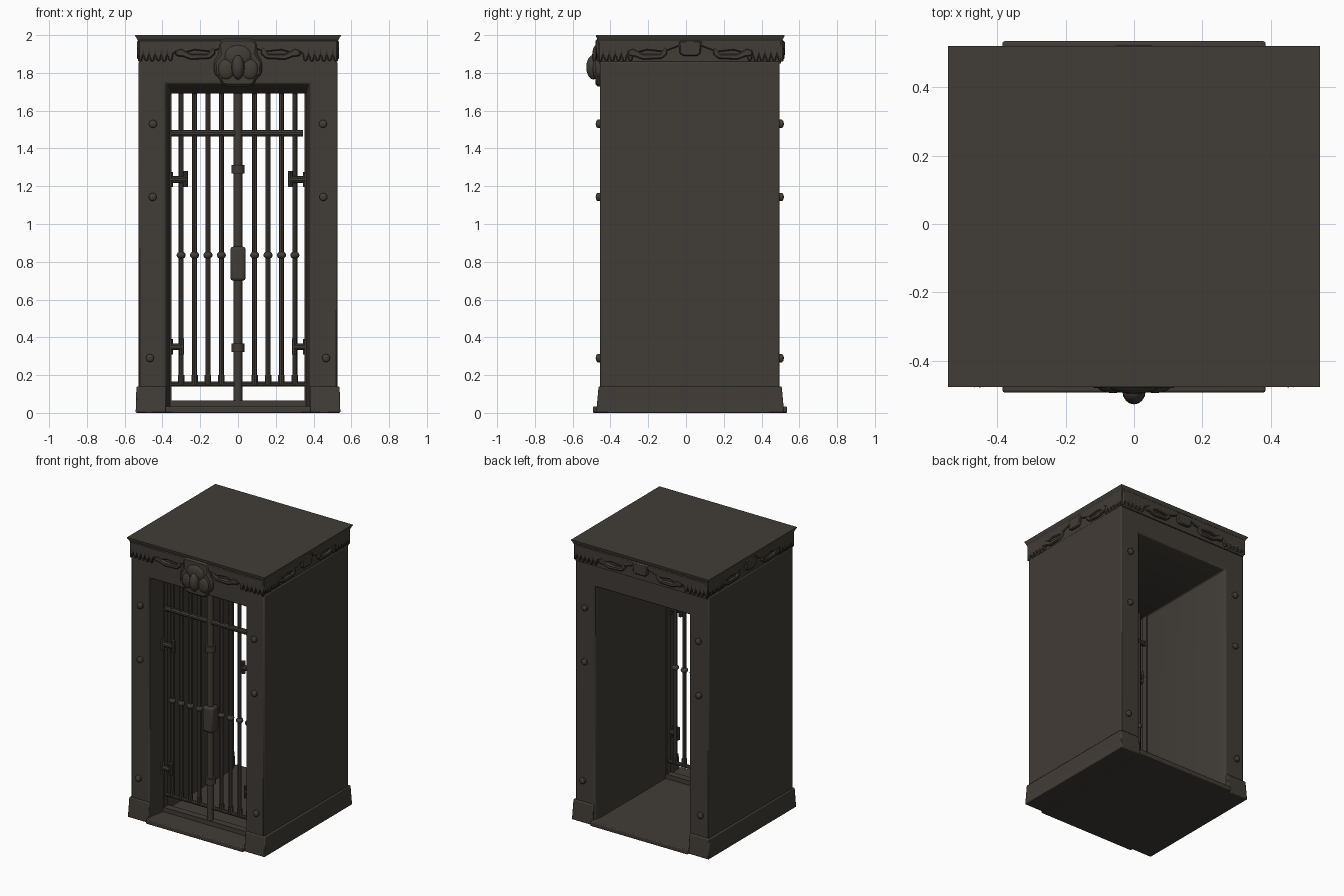
import bpy, bmesh, math
from mathutils import Matrix, Vector

if "Cube" in bpy.data.objects:
    bpy.data.objects.remove(bpy.data.objects["Cube"])

iron = bpy.data.materials.new("dark iron")
iron.use_nodes = True
COLOUR = (0.053, 0.045, 0.037, 1)
iron.diffuse_color = COLOUR
iron.node_tree.nodes["Principled BSDF"].inputs["Base Color"].default_value = COLOUR

MID_Y = 0.022
GATE_Y = -0.31


def finish(name, bm, bevel=0.0, segments=2, angle=35):
    bmesh.ops.recalc_face_normals(bm, faces=bm.faces)
    mesh = bpy.data.meshes.new(name)
    bm.to_mesh(mesh)
    bm.free()
    mesh.materials.append(iron)
    ob = bpy.data.objects.new(name, mesh)
    bpy.context.collection.objects.link(ob)
    if bevel:
        mod = ob.modifiers.new("Soft edges", 'BEVEL')
        mod.width, mod.segments, mod.limit_method = bevel, segments, 'ANGLE'
    bpy.ops.object.select_all(action='DESELECT')
    ob.select_set(True)
    bpy.context.view_layer.objects.active = ob
    bpy.ops.object.shade_smooth_by_angle(angle=math.radians(angle))
    return ob


def box(name, x, y, z, bevel=0.0):
    bm = bmesh.new()
    bmesh.ops.create_cube(bm, size=1)
    for v in bm.verts:
        v.co = [r[0] + (c + 0.5) * (r[1] - r[0]) for c, r in zip(v.co, (x, y, z))]
    return finish(name, bm, bevel)


def rod(name, a, b, r, sides=10):
    a, b = Vector(a), Vector(b)
    d = b - a
    bm = bmesh.new()
    mat = Matrix.Translation((a + b) / 2) @ d.to_track_quat('Z', 'Y').to_matrix().to_4x4()
    bmesh.ops.create_cone(bm, cap_ends=True, segments=sides, radius1=r, radius2=r,
                          depth=d.length, matrix=mat)
    return finish(name, bm)


def ball(name, centre, size):
    bm = bmesh.new()
    bmesh.ops.create_uvsphere(bm, u_segments=16, v_segments=10, radius=1,
                              matrix=Matrix.Translation(centre) @ Matrix.Diagonal((*size, 1)))
    return finish(name, bm)


def loft(name, rings, closed, bevel=0.0):
    """Join rings of four corners, capping the ends unless closed on itself."""
    bm = bmesh.new()
    loops = [[bm.verts.new(p) for p in ring] for ring in rings]
    pairs = list(zip(loops, loops[1:])) + ([(loops[-1], loops[0])] if closed else [])
    for p, q in pairs:
        for i in range(4):
            j = (i + 1) % 4
            bm.faces.new((p[i], p[j], q[j], q[i]))
    if not closed:
        bm.faces.new(loops[0])
        bm.faces.new(loops[-1])
    return finish(name, bm, bevel)


def upright(w, z0, z1, y):
    return [(-w, y, z0), (w, y, z0), (w, y, z1), (-w, y, z1)]


def level(w, d, z):
    return [(-w, MID_Y - d, z), (w, MID_Y - d, z), (w, MID_Y + d, z), (-w, MID_Y + d, z)]


def plate(name, outline, depth, matrix, bevel=0.006):
    """Extrude an outline given as (across, height) outward from a wall."""
    bm = bmesh.new()
    face = bm.faces.new([bm.verts.new((u, 0, v)) for u, v in outline])
    out = bmesh.ops.extrude_face_region(bm, geom=[face])
    for v in out["geom"]:
        if isinstance(v, bmesh.types.BMVert):
            v.co.y -= depth
    bmesh.ops.transform(bm, matrix=matrix, verts=bm.verts)
    return finish(name, bm, bevel, 1)


# Cabin shell: a tunnel with splayed mouths at front and back
loft("cabin_shell", [
    upright(0.527, 0.012, 1.86, -0.455), upright(0.527, 0.012, 1.86, 0.495),
    upright(0.375, 0.028, 1.70, 0.495), upright(0.362, 0.028, 1.69, 0.45),
    upright(0.36, 0.028, 1.69, GATE_Y - 0.03), upright(0.383, 0.028, 1.745, -0.455),
], True, 0.016)

# Plinth: slightly flared side blocks, floor and projecting sills
for s, side in ((1, "left"), (-1, "right")):
    rings = []
    for w, d, z in ((0.542, 0.497, 0), (0.54, 0.493, 0.05), (0.538, 0.485, 0.14)):
        rings.append([(s * 0.38, MID_Y - d, z), (s * w, MID_Y - d, z),
                      (s * w, MID_Y + d, z), (s * 0.38, MID_Y + d, z)])
    loft(f"plinth_{side}", rings, False, 0.006)
box("floor_slab", (-0.385, 0.385), (-0.46, 0.5), (0, 0.032))
box("door_sills", (-0.385, 0.385), (-0.493, 0.535), (0, 0.034), 0.006)
box("gate_threshold", (-0.365, 0.365), (GATE_Y - 0.025, GATE_Y + 0.025), (0.02, 0.066))

# Cornice core and flared roof
loft("cornice_core", [level(0.52, 0.482, 1.85), level(0.52, 0.482, 1.97)], False)
loft("roof", [level(0.526, 0.485, 1.955), level(0.532, 0.49, 1.975),
              level(0.544, 0.499, 1.995), level(0.544, 0.499, 2.0)], False)


# Frieze with hanging teeth near the corners and a raised middle
def frieze_outline(half):
    low = []
    for i in range(6):
        u = half - i * 0.032
        low += [(u, 1.858 + 0.006 * (i % 2)), (u - 0.018, 1.862), (u - 0.025, 1.90)]
    low += [(0.33, 1.91), (0.30, 1.90), (0.23, 1.92), (0.14, 1.91), (0.06, 1.94)]
    right = [(half, 1.975)] + low
    return right + [(-u, v) for u, v in reversed(right)]


SIDES = (("front", 0, 0.475, 0.527), ("left", 90, 0.51, 0.485),
         ("back", 180, 0.475, 0.527), ("right", 270, 0.51, 0.485))
for name, turn, dist, half in SIDES:
    m = Matrix.Translation((0, MID_Y, 0)) @ Matrix.Rotation(math.radians(turn), 4, 'Z') \
        @ Matrix.Translation((0, -dist, 0))
    plate(f"frieze_{name}", frieze_outline(half), 0.02, m)
    # Curled brackets and swags on each half
    for s in (1, -1):
        curl = [(0.33, 1.92), (0.30, 1.93), (0.25, 1.90), (0.16, 1.90), (0.13, 1.94),
                (0.12, 1.90), (0.15, 1.875), (0.25, 1.87), (0.29, 1.885), (0.33, 1.89)]
        plate(f"swag_{name}_{'a' if s > 0 else 'b'}", [(s * u, v) for u, v in curl], 0.024, m)
    if name != "front":
        tab = [(0.06, 1.97), (0.055, 1.90), (0.035, 1.89), (-0.035, 1.89),
               (-0.055, 1.90), (-0.06, 1.97)]
        plate(f"keystone_{name}", tab, 0.026, m)

# Carved crest above the gate
half_crest = [(0.085, 1.98), (0.105, 1.95), (0.10, 1.90), (0.128, 1.86), (0.125, 1.79),
              (0.10, 1.775), (0.085, 1.735), (0.05, 1.728)]
plate("crest_shield", half_crest + [(-u, v) for u, v in reversed(half_crest)], 0.035,
      Matrix.Translation((0, -0.445, 0)), 0.012)
ball("crest_brow", (0, -0.472, 1.89), (0.075, 0.025, 0.06))
ball("crest_muzzle", (0, -0.49, 1.83), (0.034, 0.038, 0.065))
for s, side in ((1, "left"), (-1, "right")):
    ball(f"crest_cheek_{side}", (s * 0.062, -0.475, 1.82), (0.045, 0.02, 0.055))

# Rivets on the front and back posts
for s, side in ((1, "left"), (-1, "right")):
    for k, (x, z) in enumerate(((0.45, 1.53), (0.452, 1.143), (0.466, 0.29))):
        for y, face, d in ((-0.455, "front", -1), (0.495, "back", 1)):
            rod(f"rivet_{face}_{side}_{k + 1}", (s * x, y - d * 0.01, z),
                (s * x, y + d * 0.013, z), 0.022, 12)
            ball(f"rivet_cap_{face}_{side}_{k + 1}", (s * x, y + d * 0.012, z),
                 (0.021, 0.011, 0.021))

# Gate: bars with collars, stiles and hinges mirrored about the centre post
for s, side in ((1, "left"), (-1, "right")):
    for k in range(4):
        x = s * (0.088 + k * 0.071)
        rod(f"gate_bar_{side}_{k + 1}", (x, GATE_Y, 0.15), (x, GATE_Y, 1.70), 0.0135, 8)
        ball(f"bar_collar_{side}_{k + 1}", (x, GATE_Y, 0.835), (0.024, 0.024, 0.02))
        rod(f"bar_foot_{side}_{k + 1}", (x, GATE_Y, 0.15), (x, GATE_Y, 0.20), 0.018)
    box(f"gate_stile_{side}", sorted((s * 0.352, s * 0.378)), (GATE_Y - 0.02, GATE_Y + 0.02),
        (0.03, 1.70))
    for k, (x, z) in enumerate(((0.278, 1.235), (0.298, 0.35))):
        y = GATE_Y - 0.025
        rod(f"hinge_arm_{side}_{k + 1}", (s * x, y, z), (s * 0.38, y, z), 0.018)
        rod(f"hinge_pin_{side}_{k + 1}", (s * x, y, z - 0.04), (s * x, y, z + 0.045), 0.014)
        rod(f"hinge_mount_{side}_{k + 1}", (s * 0.362, y, z - 0.04),
            (s * 0.362, y, z + 0.04), 0.018)
rod("gate_centre_post", (0, GATE_Y, 0.06), (0, GATE_Y, 1.70), 0.023, 12)
for k, z in enumerate((1.29, 0.345)):
    rod(f"post_knuckle_{k + 1}", (0, GATE_Y, z - 0.022), (0, GATE_Y, z + 0.022), 0.034, 12)
box("gate_lock", (-0.04, 0.04), (GATE_Y - 0.04, GATE_Y + 0.04), (0.70, 0.88), 0.014)
rod("gate_top_rail", (-0.355, GATE_Y, 1.48), (0.345, GATE_Y, 1.48), 0.018)
rod("gate_bottom_rail", (-0.36, GATE_Y, 0.152), (0.36, GATE_Y, 0.152), 0.013)
